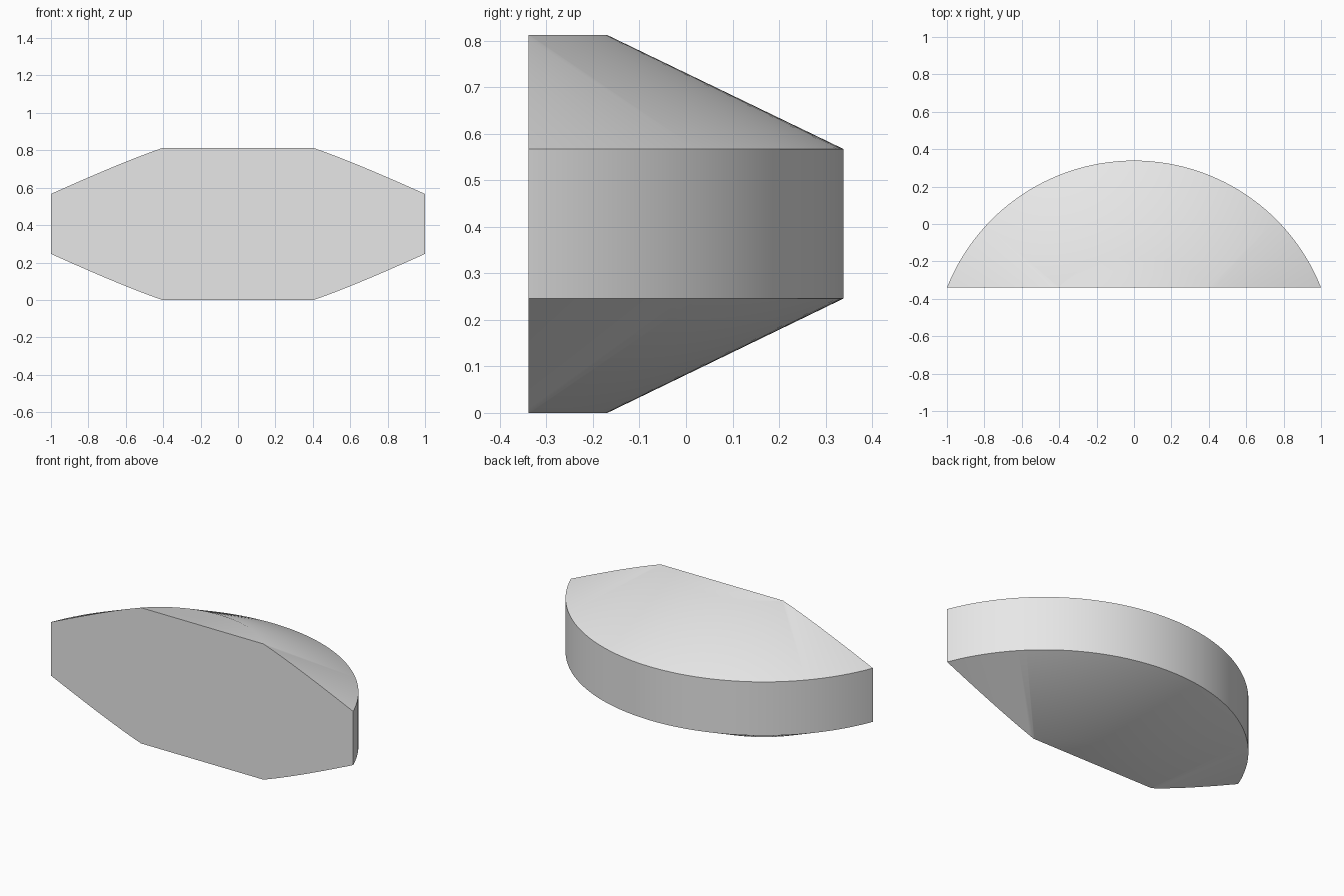
import bpy
import bmesh
import math
from mathutils import Vector

cube = bpy.data.objects.get("Cube")
if cube:
    bpy.data.objects.remove(cube, do_unlink=True)

FRONT_Y = -0.339
AXIS_Y = -0.737       # centre line of the turned body
RIM_R, CAP_R = 1.076, 0.568
HEIGHT, RIM_LOW, RIM_HIGH = 0.812, 0.246, 0.567
SEGMENTS = 160

# Neutral grey material
grey = bpy.data.materials.new("light grey")
grey.use_nodes = True
colour = (0.8, 0.8, 0.8, 1)
grey.diffuse_color = colour
grey.node_tree.nodes["Principled BSDF"].inputs["Base Color"].default_value = colour

# Turned body: rim wall with a sloping shoulder above and below
bm = bmesh.new()
profile = [(CAP_R, 0), (RIM_R, RIM_LOW), (RIM_R, RIM_HIGH), (CAP_R, HEIGHT)]
verts = [bm.verts.new((0, AXIS_Y + r, z)) for r, z in profile]
edges = [bm.edges.new(pair) for pair in zip(verts, verts[1:])]
bmesh.ops.spin(bm, geom=verts + edges, cent=(0, AXIS_Y, 0), axis=(0, 0, 1),
               angle=math.tau, steps=SEGMENTS, use_merge=True)
bmesh.ops.remove_doubles(bm, verts=bm.verts[:], dist=1e-4)

# Flat top and bottom caps
bmesh.ops.holes_fill(bm, edges=[e for e in bm.edges if e.is_boundary], sides=0)

# Slice off the front and close it with one flat face
cut = bmesh.ops.bisect_plane(bm, geom=bm.verts[:] + bm.edges[:] + bm.faces[:],
                             plane_co=Vector((0, FRONT_Y, 0)),
                             plane_no=Vector((0, 1, 0)), clear_inner=True)
bmesh.ops.holes_fill(bm, edges=[e for e in bm.edges if e.is_boundary], sides=0)
bmesh.ops.recalc_face_normals(bm, faces=bm.faces[:])

mesh = bpy.data.meshes.new("lens_block")
bm.to_mesh(mesh)
bm.free()
mesh.materials.append(grey)
body = bpy.data.objects.new("lens_block", mesh)
bpy.context.collection.objects.link(body)

# Smooth curved surfaces, crisp rim and front edges
bpy.ops.object.select_all(action="DESELECT")
body.select_set(True)
bpy.context.view_layer.objects.active = body
bpy.ops.object.shade_smooth_by_angle(angle=math.radians(30))
